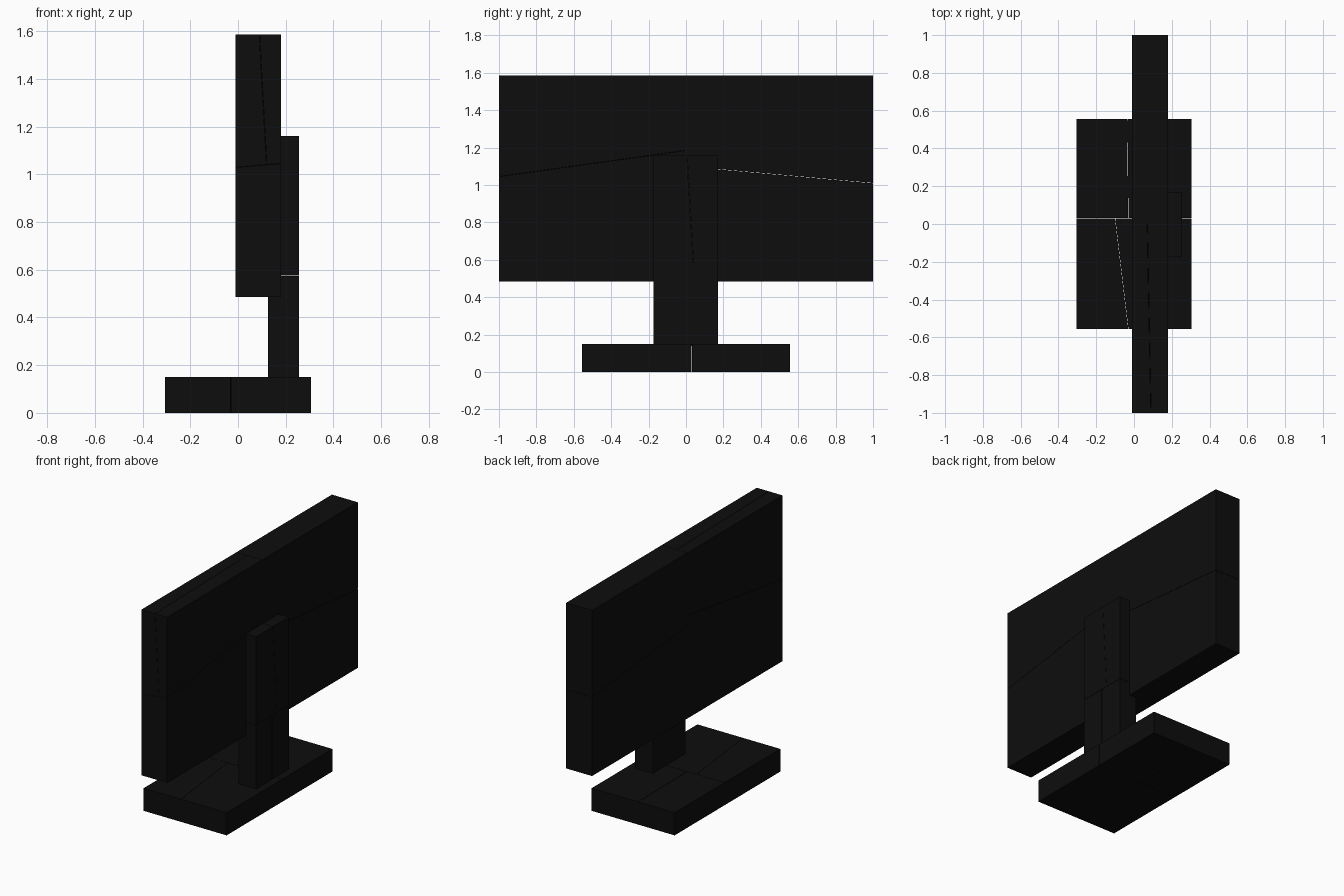
import bpy
import bmesh
from mathutils import Vector

if "Cube" in bpy.data.objects:
    bpy.data.objects.remove(bpy.data.objects["Cube"], do_unlink=True)

GAP = 0.0008  # half the width of a seam

black = bpy.data.materials.new("matte_black")
black.use_nodes = True
black.diffuse_color = (0.004, 0.004, 0.004, 1)
black.node_tree.nodes["Principled BSDF"].inputs["Base Color"].default_value = black.diffuse_color


def box(low, high):
    bm = bmesh.new()
    bmesh.ops.create_cube(bm, size=1)
    for v in bm.verts:
        v.co = [(a + b) / 2 + c * (b - a) for a, b, c in zip(low, high, v.co)]
    return bm


def split(bm, a, b, c):
    """Cut a solid along the plane through three points, leaving a hairline seam."""
    a, b, c = Vector(a), Vector(b), Vector(c)
    normal = (b - a).cross(c - a).normalized()
    halves = []
    for side in (normal, -normal):
        half = bm.copy()
        cut = bmesh.ops.bisect_plane(
            half, geom=half.verts[:] + half.edges[:] + half.faces[:],
            plane_co=a - side * GAP, plane_no=side, clear_outer=True)
        edges = [e for e in cut["geom_cut"] if isinstance(e, bmesh.types.BMEdge)]
        bmesh.ops.holes_fill(half, edges=edges, sides=0)
        bmesh.ops.recalc_face_normals(half, faces=half.faces[:])
        halves.append(half)
    bm.free()
    return halves


def make_part(name, pieces):
    joined = bmesh.new()
    for piece in pieces:
        mesh = bpy.data.meshes.new("piece")
        piece.to_mesh(mesh)
        joined.from_mesh(mesh)
        bpy.data.meshes.remove(mesh)
        piece.free()
    mesh = bpy.data.meshes.new(name)
    joined.to_mesh(mesh)
    joined.free()
    mesh.materials.append(black)
    bpy.context.collection.objects.link(bpy.data.objects.new(name, mesh))


# Screen slab: two halves, each with a tilted seam and a split upper part
slab = box((-0.01, -1, 0.485), (0.18, 1, 1.585))
near, far = split(slab, (0, 0, 0), (0, 0, 1), (1, 0, 0))
if near.verts[:] and sum(v.co.y for v in near.verts) > 0:
    near, far = far, near
upper, lower = split(near, (0, -1, 1.03), (0.12, -1, 1.04), (0, 0, 1.17))
if sum(v.co.z for v in upper.verts) / len(upper.verts) < 1.1:
    upper, lower = lower, upper
screen = [lower]
screen += split(upper, (0.09, -1, 1.585), (0.12, -1, 1.04), (0.07, 0, 1.585))
screen += split(far, (0, 0, 1.1), (0.18, 0, 1.1), (0, 1, 1.01))
make_part("screen", screen)

# Upright behind the screen
column = box((0.125, -0.175, 0.14), (0.255, 0.17, 1.16))
top, bottom = split(column, (0, 0, 0.575), (1, 0, 0.575), (0, 1, 0.575))
if max(v.co.z for v in top.verts) < 1:
    top, bottom = bottom, top
make_part("stand_column",
          split(top, (0, 0.005, 1.16), (1, 0.005, 1.16), (0, 0.04, 0.575))
          + split(bottom, (0, -0.005, 0), (1, -0.005, 0), (0, -0.005, 1)))

# Foot plate
foot = box((-0.305, -0.555, 0), (0.305, 0.555, 0.15))
front, back = split(foot, (0, 0.03, 0), (1, 0.03, 0), (0, 0.03, 1))
if max(v.co.y for v in front.verts) > 0.1:
    front, back = back, front
make_part("stand_base",
          split(front, (-0.1, 0.03, 0), (-0.1, 0.03, 1), (-0.03, -0.555, 0))
          + split(back, (-0.03, 0, 0), (-0.035, 0.555, 0), (-0.03, 0, 1)))
